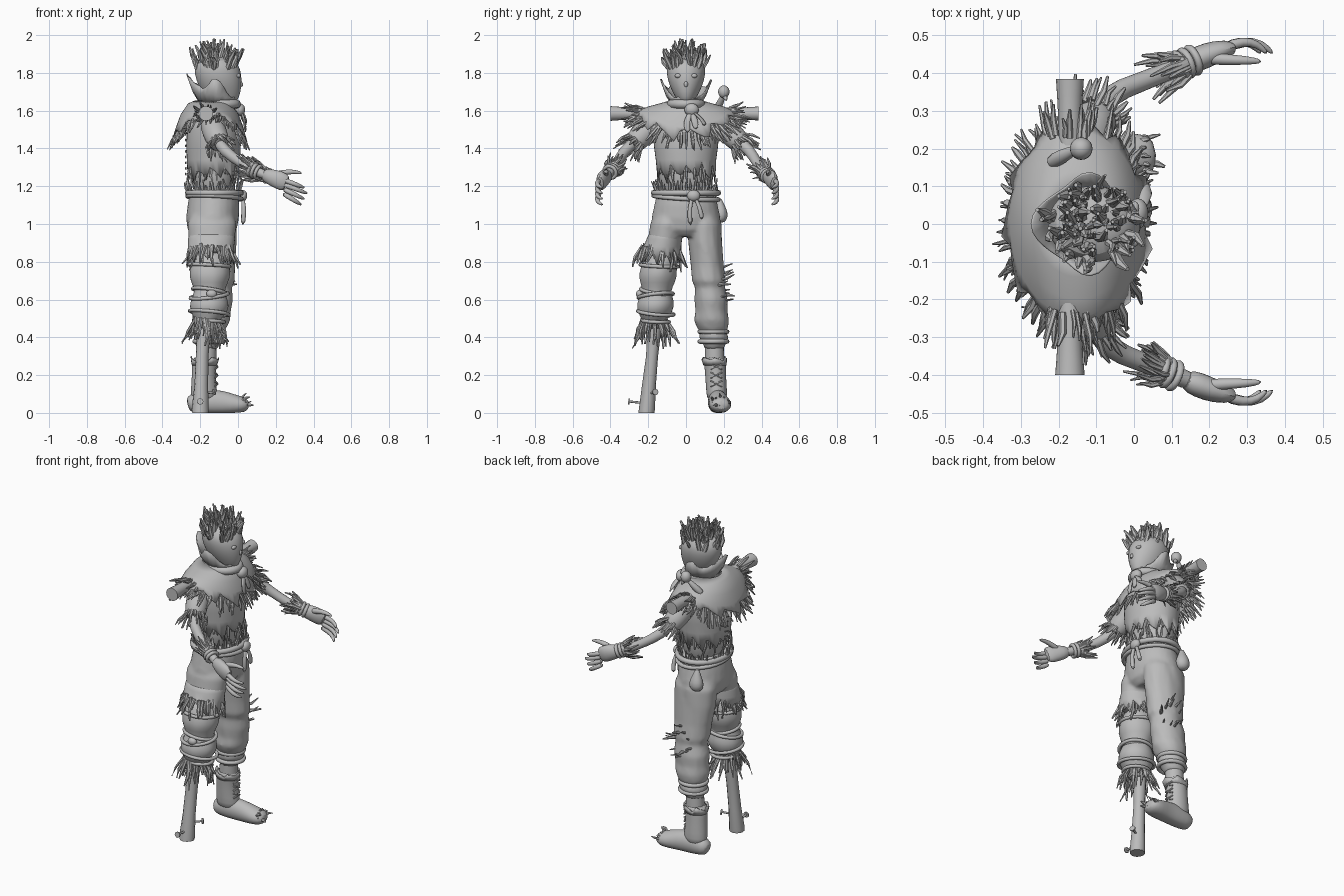
import bpy, bmesh, math, random
from mathutils import Vector as V

random.seed(4)
rnd = random.uniform
TAU = math.tau
cube = bpy.data.objects.get("Cube")
if cube:
    bpy.data.objects.remove(cube)

grey = bpy.data.materials.new("plain_grey")
grey.use_nodes = True
grey.diffuse_color = (0.5, 0.5, 0.5, 1)
grey.node_tree.nodes["Principled BSDF"].inputs["Base Color"].default_value = (0.5, 0.5, 0.5, 1)


def finish(name, bm, subdiv=0, thick=0):
    bmesh.ops.recalc_face_normals(bm, faces=bm.faces)
    mesh = bpy.data.meshes.new(name)
    bm.to_mesh(mesh)
    bm.free()
    ob = bpy.data.objects.new(name, mesh)
    bpy.context.collection.objects.link(ob)
    mesh.materials.append(grey)
    if thick:
        ob.modifiers.new("cloth", 'SOLIDIFY').thickness = thick
    if subdiv:
        sub = ob.modifiers.new("round", 'SUBSURF')
        sub.levels = sub.render_levels = subdiv
    bpy.context.view_layer.objects.active = ob
    bpy.ops.object.select_all(action='DESELECT')
    ob.select_set(True)
    bpy.ops.object.shade_smooth_by_angle(angle=math.radians(50))
    return ob


def skin(bm, rings, caps=True):
    rows = [[bm.verts.new(p) for p in ring] for ring in rings]
    for a, b in zip(rows, rows[1:]):
        for i in range(len(a)):
            j = (i + 1) % len(a)
            bm.faces.new((a[i], a[j], b[j], b[i]))
    if caps:
        bm.faces.new(rows[0])
        bm.faces.new(rows[-1][::-1])


def loft_into(bm, rows, n=24, wob=0.0):
    """Stack of horizontal ellipses: x, y, z, x radius, y radius."""
    skin(bm, [[(x + rx * math.cos(TAU * i / n) * rnd(1 - wob, 1 + wob),
                y + ry * math.sin(TAU * i / n) * rnd(1 - wob, 1 + wob), z)
               for i in range(n)] for x, y, z, rx, ry in rows])


def loft(name, rows, n=24, subdiv=1, wob=0.0):
    bm = bmesh.new()
    loft_into(bm, rows, n, wob)
    return finish(name, bm, subdiv)


def ragged(name, rows, depth, n=44):
    """Open cloth tube whose last row hangs in torn teeth."""
    bm = bmesh.new()
    last = len(rows) - 1
    skin(bm, [[(x + rx * math.cos(TAU * i / n), y + ry * math.sin(TAU * i / n),
                z - (depth * rnd(0.1, 1.1) * (i % 4 - 1.5) if k == last else 0))
               for i in range(n)] for k, (x, y, z, rx, ry) in enumerate(rows)], False)
    return finish(name, bm, 0, 0.006)


def frame(t):
    t = t.normalized()
    ref = V((1, 0, 0)) if abs(t.z) > 0.9 else V((0, 0, 1))
    u = ref.cross(t).normalized()
    return t, u, t.cross(u)


def sweep_into(bm, pts, radii, n=12):
    pts = [V(p) for p in pts]
    rings = []
    for k, p in enumerate(pts):
        t, u, v = frame(pts[min(k + 1, len(pts) - 1)] - pts[max(k - 1, 0)])
        a, b = radii[k] if isinstance(radii[k], tuple) else (radii[k],) * 2
        rings.append([p + u * a * math.cos(TAU * i / n) + v * b * math.sin(TAU * i / n)
                      for i in range(n)])
    skin(bm, rings)


def sweep(name, pts, radii, subdiv=1, n=12):
    bm = bmesh.new()
    sweep_into(bm, pts, radii, n)
    return finish(name, bm, subdiv)


def straws(name, items):
    """Bent, tapering stalks from (base, direction, length, radius)."""
    bm = bmesh.new()
    for p, d, length, r in items:
        p, d = V(p), V(d).normalized()
        bend = V((rnd(-1, 1), rnd(-1, 1), rnd(-1, 1))) * length * 0.1
        sweep_into(bm, [p, p + d * length * 0.55 + bend, p + d * length], [r, r * 0.95, r * 0.4], 6)
    return finish(name, bm)


def straw_ring(name, c, axis, ru, rv, length, flare, n, r=0.008):
    t, u, v = frame(V(axis))
    items = []
    for i in range(n):
        a = TAU * (i + rnd(-0.4, 0.4)) / n
        out = u * math.cos(a) + v * math.sin(a)
        base = V(c) + u * ru * math.cos(a) + v * rv * math.sin(a) - t * rnd(0, 0.02)
        items.append((base, t + out * flare * rnd(0.2, 1.2), length * rnd(0.55, 1.2), r * rnd(0.7, 1.3)))
    return straws(name, items)


def rope(name, c, axis, ru, rv, r=0.012):
    t, u, v = frame(V(axis))
    bm = bmesh.new()
    m, n = 28, 8
    rings = []
    for i in range(m + 1):
        a = TAU * i / m
        out = u * math.cos(a) + v * math.sin(a)
        mid = V(c) + u * ru * math.cos(a) + v * rv * math.sin(a)
        rings.append([mid + out * r * math.cos(TAU * j / n) + t * r * math.sin(TAU * j / n) for j in range(n)])
    skin(bm, rings, False)
    bmesh.ops.remove_doubles(bm, verts=bm.verts, dist=0.0001)
    return finish(name, bm)


def ball(name, c, scale):
    bm = bmesh.new()
    bmesh.ops.create_uvsphere(bm, u_segments=20, v_segments=12, radius=1)
    bmesh.ops.scale(bm, vec=scale, verts=bm.verts)
    bmesh.ops.translate(bm, vec=c, verts=bm.verts)
    return finish(name, bm)


# Head with sack face, features and stalk hair
loft("head", [(-.12, 0, 1.58, .06, .065), (-.1, 0, 1.63, .06, .045), (-.075, 0, 1.65, .075, .042),
              (-.09, 0, 1.7, .105, .074), (-.1, 0, 1.76, .122, .098), (-.11, 0, 1.82, .125, .106),
              (-.115, 0, 1.87, .1, .09), (-.115, 0, 1.89, .03, .03)])
sweep("nose", [(0, 0, 1.765), (.02, 0, 1.74), (.016, 0, 1.725)], [.006, .013, .008])
for side, label in ((1, "left"), (-1, "right")):
    ball(label + "_eye", (.002, .042 * side, 1.785), (.012, .018, .012))
    sweep(label + "_mouth", [(.008, 0, 1.692), (-.002, .028 * side, 1.698), (-.025, .052 * side, 1.72)], [.005] * 3)
hair = []
for i in range(95):
    a, q = rnd(0, TAU), math.sqrt(rnd(0, 1))
    hair.append(((-.115 + .11 * q * math.cos(a), .095 * q * math.sin(a), 1.88 - .06 * q * q),
                 (.3 * q * math.cos(a) + rnd(-.3, .3), .3 * q * math.sin(a) + rnd(-.3, .3), .9),
                 rnd(.05, .115), rnd(.008, .015)))
straws("stalk_hair", hair)

# Pointed collar standing behind the head
bm = bmesh.new()
n = 40
rings = [[], [], []]
for i in range(n):
    a = TAU * i / n
    back = (1 - math.cos(a)) / 2
    tip = max(0, -math.cos(2 * a)) ** 3 + .9 * max(0, -math.cos(a)) ** 8
    for k, (r, z) in enumerate(((.07, 1.63), (.09 + .02 * back, 1.665 + .035 * back),
                                (.09 + .025 * back + .03 * tip, 1.665 + .07 * back + .065 * tip))):
        rings[k].append((-.115 + r * math.cos(a) * 1.08, r * math.sin(a), z + rnd(-.007, .007)))
skin(bm, rings, False)
finish("pointed_collar", bm, 0, .006)

# Shoulder cape with large torn points and stalk fringe
bm = bmesh.new()
n = 56
rings = [[] for k in range(5)]
for i in range(n):
    a = TAU * i / n
    c, s = math.cos(a), math.sin(a)
    tear = rnd(.3, 1) * (i % 5 - 2) / 2
    for k, (rx, ry, z) in enumerate(((.075, .08, 1.655), (.115, .14, 1.638), (.155, .2, 1.622 - .045 * c * c),
                                     (.178, .245, 1.603 - .09 * c * c),
                                     (.19 + .015 * tear, .27 + .025 * tear, 1.575 - .1 * c * c - tear * (.02 + .025 * c * c)))):
        rings[k].append((-.15 + rx * c, ry * s, z))
skin(bm, rings, False)
finish("shoulder_cape", bm, 0, .006)
fringe = []
for i in range(140):
    a = rnd(0, TAU)
    c, s = math.cos(a), math.sin(a)
    fringe.append(((-.15 + .165 * c, .235 * s, 1.585 - .1 * c * c), (.5 * c - .08, .9 * s, -.2 - .7 * c * c - rnd(-.1, .5)),
                   rnd(.05, .125), rnd(.006, .011)))
straws("cape_fringe", fringe)
sweep("shoulder_pole", [(-.17, y, 1.585) for y in (-.4, -.36, -.3, 0, .3, .34, .385)],
      [.039, .036, .032, .03, .032, .034, .037], 0, 16)
for side, label in ((1, "left"), (-1, "right")):
    straw_ring(label + "_pole_straw", (-.17, .24 * side, 1.585), (0, side, 0), .05, .03, .09, .4, 16)

# Neck scarf and knot
rope("scarf", (-.1, 0, 1.635), (0, 0, 1), .08, .092, .024)
ball("scarf_knot", (.01, .03, 1.605), (.028, .038, .034))
for k, y in enumerate((.0, .045, .09)):
    sweep("scarf_tail_%d" % k, [(.015, .03, 1.6), (.035, y, 1.55), (.04, y + .01, 1.48 + .02 * k)],
          [(.012, .008), (.02, .008), (.014, .006)])

# Small skull charm on a wrapped stick
sweep("charm_stick", [(-.225, .16, 1.6), (-.19, .18, 1.64), (-.15, .2, 1.685)], [.022, .02, .012])
ball("charm_skull", (-.14, .2, 1.7), (.03, .03, .034))
sweep("charm_beak", [(-.14, .2, 1.69), (-.115, .215, 1.65)], [.018, .007])

# Torso, torn shirt and waist straw
loft("torso", [(-.13, 0, 1.13, .115, .15), (-.13, 0, 1.25, .115, .14), (-.13, 0, 1.4, .13, .155),
               (-.13, 0, 1.52, .125, .175), (-.13, 0, 1.6, .08, .13), (-.125, 0, 1.63, .06, .07)])
ragged("torn_shirt", [(-.13, 0, 1.57, .115, .165), (-.13, 0, 1.5, .14, .178), (-.13, 0, 1.4, .144, .168),
                      (-.13, 0, 1.34, .14, .16), (-.13, 0, 1.27, .138, .155)], .035)
straw_ring("waist_straw", (-.13, 0, 1.31), (0, 0, -1), .14, .122, .09, .25, 44)
straw_ring("hem_straw", (-.13, 0, 1.16), (0, 0, 1), .152, .128, .08, .35, 44)
for k in range(9):
    z = 1.26 + .03 * k
    sweep("back_stitch_%d" % k, [(-.276, -.015, z), (-.276, .015, z + .008)], [.004, .004], 0, 6)

# Belt, knot, hanging ends and pouch
rope("rope_belt", (-.125, 0, 1.165), (0, 0, 1), .17, .14, .016)
rope("lower_belt", (-.125, 0, 1.14), (.05, .06, 1), .172, .142, .012)
ball("belt_knot", (.025, .04, 1.15), (.024, .035, .03))
for k, y in enumerate((.015, .075)):
    sweep("belt_end_%d" % k, [(.02, .04, 1.15), (.035, y, 1.09), (.025, y + .01, .99 + .03 * k)], [.013, .012, .015])
loft("hip_pouch", [(-.2, .175, 1.14, .012, .012), (-.2, .18, 1.11, .02, .018), (-.2, .185, 1.07, .042, .036),
                   (-.2, .185, 1.03, .044, .038), (-.2, .18, 1.005, .02, .02)], 16)

# Trousers: seat and both legs fused into one cloth
bm = bmesh.new()
loft_into(bm, [(-.128, 0, 1.18, .125, .15), (-.13, 0, 1.1, .137, .168), (-.135, 0, 1.03, .14, .183),
               (-.137, 0, .97, .13, .17), (-.137, 0, .935, .1, .1)])
loft_into(bm, [(-.135, .085, 1.08, .1, .07), (-.137, .096, 1, .13, .091), (-.135, .102, .9, .127, .09),
               (-.13, .113, .78, .113, .086), (-.125, .12, .7, .11, .089), (-.125, .126, .665, .094, .08),
               (-.133, .133, .6, .106, .088), (-.138, .135, .54, .1, .085), (-.143, .136, .49, .1, .094),
               (-.147, .142, .45, .088, .082), (-.15, .143, .43, .074, .07), (-.153, .146, .4, .084, .08),
               (-.16, .15, .375, .07, .066), (-.165, .15, .34, .055, .05)], wob=.03)
loft_into(bm, [(-.135, -.085, 1.08, .1, .07), (-.137, -.098, 1, .13, .091), (-.14, -.115, .9, .12, .09),
               (-.145, -.13, .85, .1, .08)])
trousers = finish("trousers", bm)
fuse = trousers.modifiers.new("fuse", 'REMESH')
fuse.mode = 'VOXEL'
fuse.voxel_size = .011
fuse.use_smooth_shade = True
soften = trousers.modifiers.new("soften", 'SMOOTH')
soften.iterations = 5
ragged("right_trouser_hem", [(-.138, -.105, .97, .115, .08), (-.14, -.115, .92, .124, .094),
                             (-.143, -.125, .88, .122, .1), (-.145, -.135, .83, .126, .11)], .03, 36)
straw_ring("right_knee_straw", (-.145, -.135, .87), (0, -.1, -1), .095, .105, .11, .5, 40, .009)
straw_ring("left_knee_straw", (-.12, .15, .66), (.3, 1, .1), .04, .06, .13, .4, 14)
for z in (.43, .378):
    rope("left_shin_rope", (-.153, .145, z), (0, 0, 1), .073, .077, .012)

# Stuffed right shin, its ties and the wooden peg
loft("stuffed_shin", [(-.145, -.13, .86, .08, .075), (-.148, -.142, .79, .1, .09), (-.15, -.148, .74, .112, .102),
                      (-.15, -.152, .69, .1, .094), (-.15, -.155, .645, .074, .07), (-.152, -.16, .6, .1, .096),
                      (-.153, -.163, .56, .105, .1), (-.155, -.165, .52, .09, .085),
                      (-.165, -.168, .485, .062, .062), (-.175, -.17, .44, .05, .05)], wob=.03)
for k, (z, r, tilt) in enumerate(((.645, .08, .15), (.62, .092, -.12), (.485, .07, .05), (.53, .096, .1), (.78, .1, .05))):
    rope("shin_tie_%d" % k, (-.152, -.16 if z < .7 else -.142, z), (tilt, tilt, 1), r, r + .008, .01)
ball("shin_tie_knot", (-.14, -.245, .63), (.028, .02, .022))
straw_ring("shin_straw", (-.17, -.168, .49), (0, 0, -1), .06, .06, .14, .5, 36, .009)
loft("wooden_peg", [(-.18, -.165, .47, .036, .036), (-.19, -.18, .3, .034, .032), (-.196, -.195, .15, .036, .036),
                    (-.2, -.207, .02, .044, .043), (-.2, -.208, 0, .043, .042)], 12, 0, .05)
for k, (a, b) in enumerate((((-.2, -.2, .05), (-.2, -.298, .06)), ((-.2, -.2, .1), (-.13, -.165, .11)))):
    sweep("peg_nail_%d" % k, [a, b], [.006, .006], 0, 8)
    d = (V(b) - V(a)).normalized()
    sweep("nail_head_%d" % k, [V(b), V(b) + d * .008], [.017, .017], 0, 10)

# Left boot
loft("boot_shaft", [(-.17, .15, .3, .072, .064), (-.178, .153, .27, .065, .057), (-.182, .158, .18, .063, .055),
                    (-.18, .163, .1, .072, .056), (-.18, .165, .06, .07, .05)])
loft("boot_lining", [(-.165, .15, .38, .052, .05), (-.17, .152, .25, .055, .052)], 16, 0)
ragged("boot_cuff", [(-.178, .153, .25, .066, .06), (-.175, .15, .285, .076, .068)], .012, 24)
foot = sweep("boot_foot", [(-.268, .163, .045), (-.25, .164, .05), (-.17, .167, .06), (-.08, .172, .055), (-.01, .18, .045),
                           (.035, .185, .042), (.058, .187, .042)],
             [(.03, .03), (.048, .05), (.054, .07), (.052, .064), (.062, .05), (.056, .04), (.03, .022)], n=16)
for v in foot.data.vertices:
    v.co.z = max(v.co.z, 0)
straw_ring("toe_straw", (.025, .185, .055), (1, 0, .4), .04, .02, .045, .4, 12)
for z in (.14, .185, .23):
    for s in (-1, 1):
        sweep("boot_lace", [(-.122, .16 - .03 * s, z), (-.108, .16, z + .014), (-.122, .16 + .03 * s, z + .028)], [.005] * 3, 0, 6)

# Arms, sleeves, cuffs and hands
for side, label in ((1, "left"), (-1, "right")):
    def m(x, y, z):
        return V((x, (y + .006 * side) * side, z))
    shift = V((.05, .02, -.02)) if side > 0 else V((0, 0, 0))
    sweep(label + "_sleeve", [m(-.14, .13, 1.56), m(-.135, .19, 1.52), m(-.115, .25, 1.46), m(-.09, .3, 1.41)],
          [.06, .07, .065, .06])
    straw_ring(label + "_sleeve_straw", m(-.1, .285, 1.425), m(.3, .6, -.6), .055, .052, .075, .6, 26)
    sweep(label + "_forearm", [m(-.11, .26, 1.45), m(-.075, .338, 1.385), m(.02, .37, 1.32), m(.1, .405, 1.275), m(.17, .43, 1.25)],
          [.034, .031, .027, .025, .027])
    d = V((.13, .055 * side, -.055))
    straw_ring(label + "_wrist_straw", m(.075, .393, 1.287) + shift, -d, .03, .03, .1, .4, 26)
    for k in range(3):
        rope(label + "_wrist_rope_%d" % k, m(.07, .393, 1.29) + shift + d * .14 * k, d, .034, .034, .01)
    sweep(label + "_palm", [m(.13, .417, 1.265), m(.17, .432, 1.25), m(.22, .452, 1.232), m(.265, .462, 1.21)],
          [(.028, .032), (.036, .044), (.032, .052), (.02, .047)])
    for k in range(4):
        z = 1.235 - .024 * k
        reach = .112 - .016 * abs(k - 1)
        sweep(label + "_finger_%d" % k, [m(.235, .46, z), m(.25 + reach * .4, .48, z - .018 - .003 * k),
              m(.25 + reach * .8, .473, z - .034 - .005 * k), m(.258 + reach, .445, z - .044 - .006 * k)],
              [.016, .014, .012, .006], n=8)
    sweep(label + "_thumb", [m(.18, .435, 1.255), m(.24, .43, 1.274), m(.3, .428, 1.278), m(.34, .425, 1.268)],
          [.02, .016, .013, .006], n=8)
